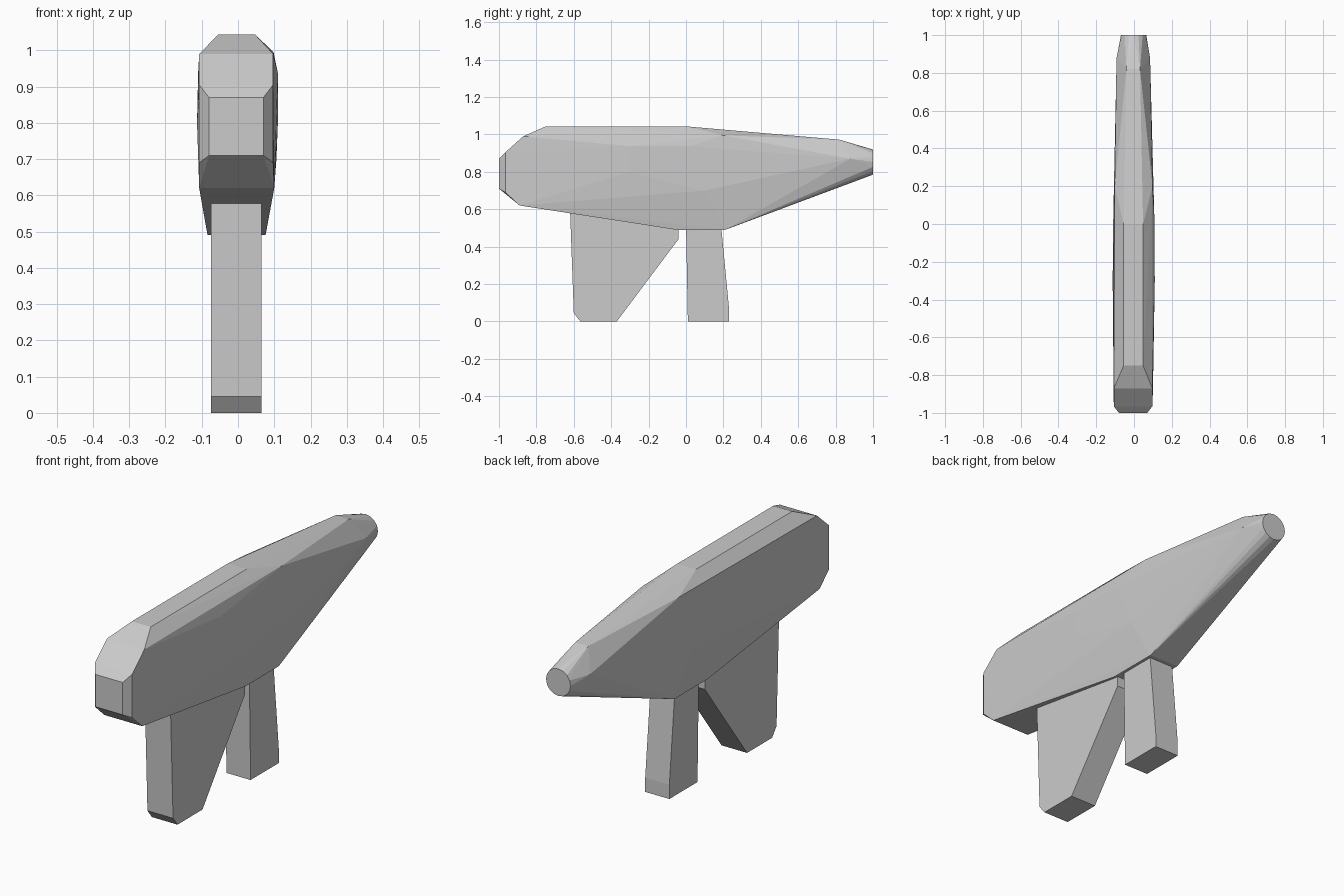
import bpy, bmesh, math


def hull(name, points):
    """Flat-faced convex solid around a few section points."""
    bm = bmesh.new()
    for p in points:
        bm.verts.new(p)
    res = bmesh.ops.convex_hull(bm, input=bm.verts[:])
    junk = {g for g in res["geom_interior"] + res["geom_unused"]
            if isinstance(g, bmesh.types.BMVert)}
    bmesh.ops.delete(bm, geom=list(junk), context='VERTS')
    bmesh.ops.dissolve_limit(bm, angle_limit=math.radians(0.5),
                             verts=bm.verts[:], edges=bm.edges[:])
    bmesh.ops.recalc_face_normals(bm, faces=bm.faces[:])
    mesh = bpy.data.meshes.new(name)
    bm.to_mesh(mesh)
    bm.free()
    obj = bpy.data.objects.new(name, mesh)
    bpy.context.collection.objects.link(obj)
    return obj


def pairs(rows):
    """Left and right points from (left x, right x, y, z)."""
    return [(x, y, z) for l, r, y, z in rows for x in (l, r)]


def ring(y, z, rx, rz, n=16):
    return [(rx * math.cos(2 * math.pi * i / n) - 0.002, y,
             z + rz * math.sin(2 * math.pi * i / n)) for i in range(n)]


# Main body: chamfered block tapering to a round nose
body = pairs([
    (-0.080, 0.070, -1.00, 0.71), (-0.080, 0.070, -1.00, 0.87),
    (-0.107, 0.097, -0.965, 0.69), (-0.107, 0.097, -0.965, 0.905),
    (-0.107, 0.097, -0.87, 0.99), (-0.055, 0.048, -0.75, 1.043),
    (-0.055, 0.048, 0.00, 1.043), (-0.107, 0.100, -0.89, 0.62),
    (-0.110, 0.110, -0.30, 0.937), (-0.113, 0.110, -0.30, 0.80),
    (-0.110, 0.108, 0.02, 0.937), (-0.108, 0.106, 0.10, 0.70),
    (-0.102, 0.098, 0.20, 0.995),
    (-0.084, 0.076, -0.05, 0.49), (-0.084, 0.076, 0.21, 0.49),
    (-0.040, 0.032, 0.82, 0.972), (-0.092, 0.085, 0.88, 0.87),
])
hull("body", body + ring(1.0, 0.852, 0.067, 0.067))

# Front leg: wedge with a sloped rear edge
W = (-0.075, 0.065)
hull("front_leg", pairs([
    (*W, -0.62, 0.60), (*W, -0.60, 0.045), (*W, -0.565, 0.0),
    (*W, -0.37, 0.0), (*W, -0.04, 0.44), (*W, -0.04, 0.52),
    (*W, -0.25, 0.60),
]))

# Rear leg: slightly splayed post
hull("rear_leg", pairs([
    (-0.070, 0.062, 0.0, 0.52), (-0.070, 0.062, 0.01, 0.0),
    (-0.070, 0.062, 0.23, 0.0), (-0.070, 0.062, 0.23, 0.07),
    (-0.070, 0.062, 0.187, 0.52),
]))
